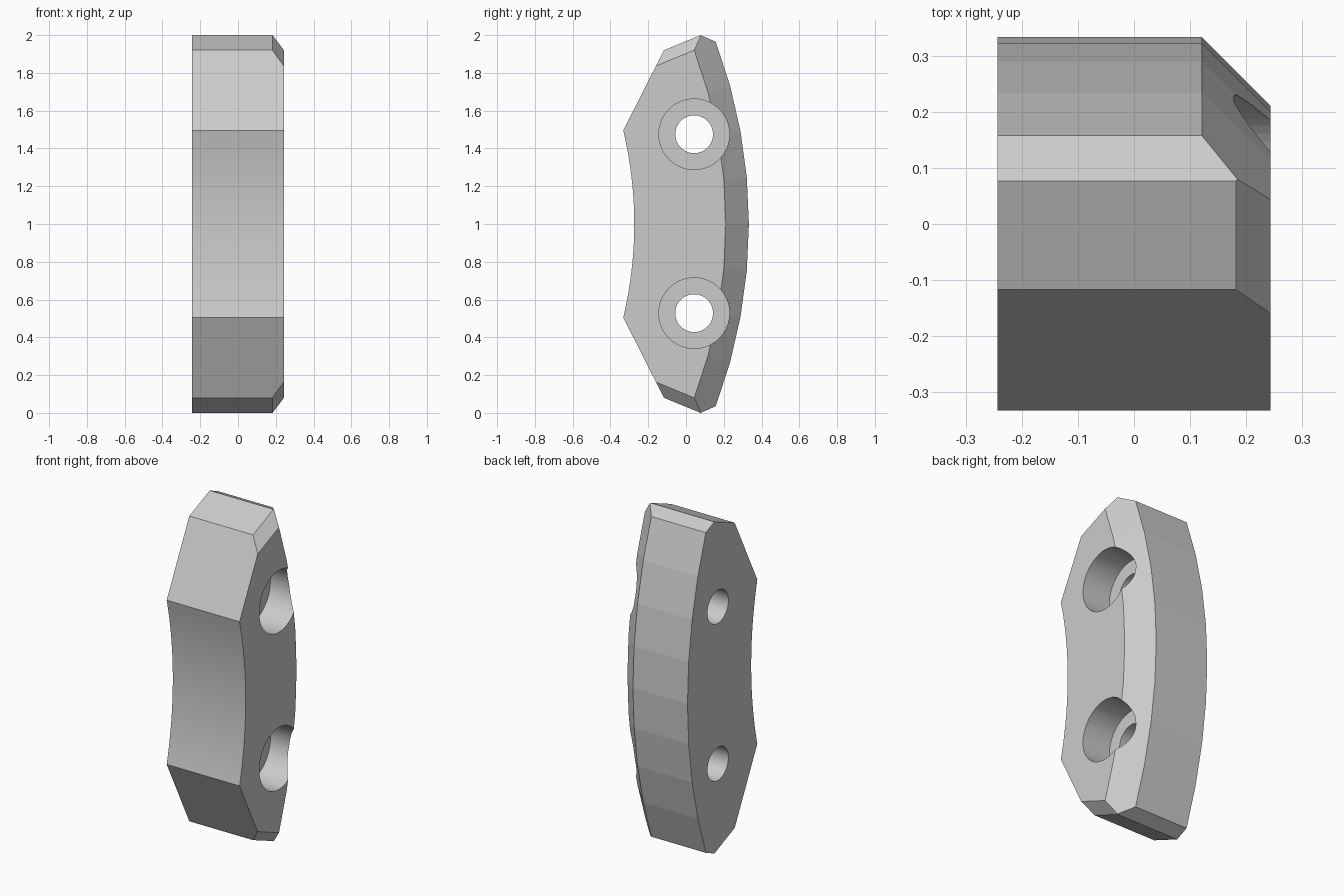
import bpy, bmesh
from math import sin, cos, asin, pi
from mathutils import Vector, Matrix

cube = bpy.data.objects.get("Cube")
if cube:
    bpy.data.objects.remove(cube)

HALF = 0.243            # half thickness along x
CY = -2.407             # shared arc centre in y
R_OUT, R_IN = 2.74, 2.133

grey = bpy.data.materials.new("plain grey")
grey.use_nodes = True
colour = (0.6, 0.6, 0.6, 1)
grey.diffuse_color = colour
grey.node_tree.nodes["Principled BSDF"].inputs["Base Color"].default_value = colour


def arc(radius, half_height, steps):
    """Points (y, z) on an arc, from bottom to top."""
    a = asin(half_height / radius)
    angles = [-a + 2 * a * i / steps for i in range(steps + 1)]
    return [(CY + radius * cos(t), 1 + radius * sin(t)) for t in angles]


def new_object(name, bm):
    bmesh.ops.recalc_face_normals(bm, faces=bm.faces)
    mesh = bpy.data.meshes.new(name)
    bm.to_mesh(mesh)
    bm.free()
    mesh.materials.append(grey)
    obj = bpy.data.objects.new(name, mesh)
    bpy.context.collection.objects.link(obj)
    return obj


def chamfer(bm, point, normal):
    """Slice away everything in front of a plane and cap the cut."""
    bmesh.ops.bisect_plane(bm, geom=bm.verts[:] + bm.edges[:] + bm.faces[:],
                           plane_co=point, plane_no=normal, clear_outer=True, dist=1e-5)
    bmesh.ops.holes_fill(bm, edges=[e for e in bm.edges if e.is_boundary], sides=0)


# Curved jaw body extruded from its side profile
outer = arc(R_OUT, 0.965, 8)
inner = arc(R_IN, 0.495, 20)
profile = outer + [(0.077, 2.0), (-0.117, 1.92)] + inner[::-1] + [(-0.117, 0.08), (0.077, 0.0)]
bm = bmesh.new()
face = bm.faces.new([bm.verts.new((-HALF, y, z)) for y, z in profile])
ext = bmesh.ops.extrude_face_region(bm, geom=[face])
bmesh.ops.translate(bm, vec=(2 * HALF, 0, 0),
                    verts=[g for g in ext["geom"] if isinstance(g, bmesh.types.BMVert)])
bmesh.ops.recalc_face_normals(bm, faces=bm.faces)

# Wide chamfer along the outer arc, narrow ones on both ends
for (y0, z0), (y1, z1) in zip(outer, outer[1:]):
    n = Vector((0, z1 - z0, y0 - y1)).normalized()
    chamfer(bm, (0.121, y0, z0), n + Vector((1, 0, 0)))
for s in (1, -1):
    n = Vector((0, -0.08, s * 0.194)).normalized()
    chamfer(bm, (0.182, -0.117, 1 + s * 0.92), n + Vector((1, 0, 0)))
body = new_object("jaw_body", bm)


# Counterbored bolt holes
def cut_hole(name, z, radius, x0, x1):
    cutter_bm = bmesh.new()
    place = Matrix.Translation(((x0 + x1) / 2, 0.043, z)) @ Matrix.Rotation(pi / 2, 4, 'Y')
    bmesh.ops.create_cone(cutter_bm, cap_ends=True, segments=64, radius1=radius,
                          radius2=radius, depth=x1 - x0, matrix=place)
    cutter = new_object(name, cutter_bm)
    cutter.hide_render = True
    mod = body.modifiers.new(name, 'BOOLEAN')
    mod.operation = 'DIFFERENCE'
    mod.solver = 'EXACT'
    mod.object = cutter
    bpy.context.view_layer.objects.active = body
    bpy.ops.object.modifier_apply(modifier=name)
    bpy.data.objects.remove(cutter)


for label, z in (("upper", 1.475), ("lower", 0.528)):
    cut_hole(label + "_bolt_hole", z, 0.1, -0.5, 0.5)
    cut_hole(label + "_counterbore", z, 0.187, 0.055, 0.5)

# Smooth bores and inner arc; the outer arc stays faceted
bpy.ops.object.select_all(action='DESELECT')
body.select_set(True)
bpy.context.view_layer.objects.active = body
bpy.ops.object.shade_smooth_by_angle(angle=0.08)
for p in body.data.polygons:
    if p.normal.y > 0.5 and p.center.y > 0.1 and p.area > 0.02:
        p.use_smooth = False
